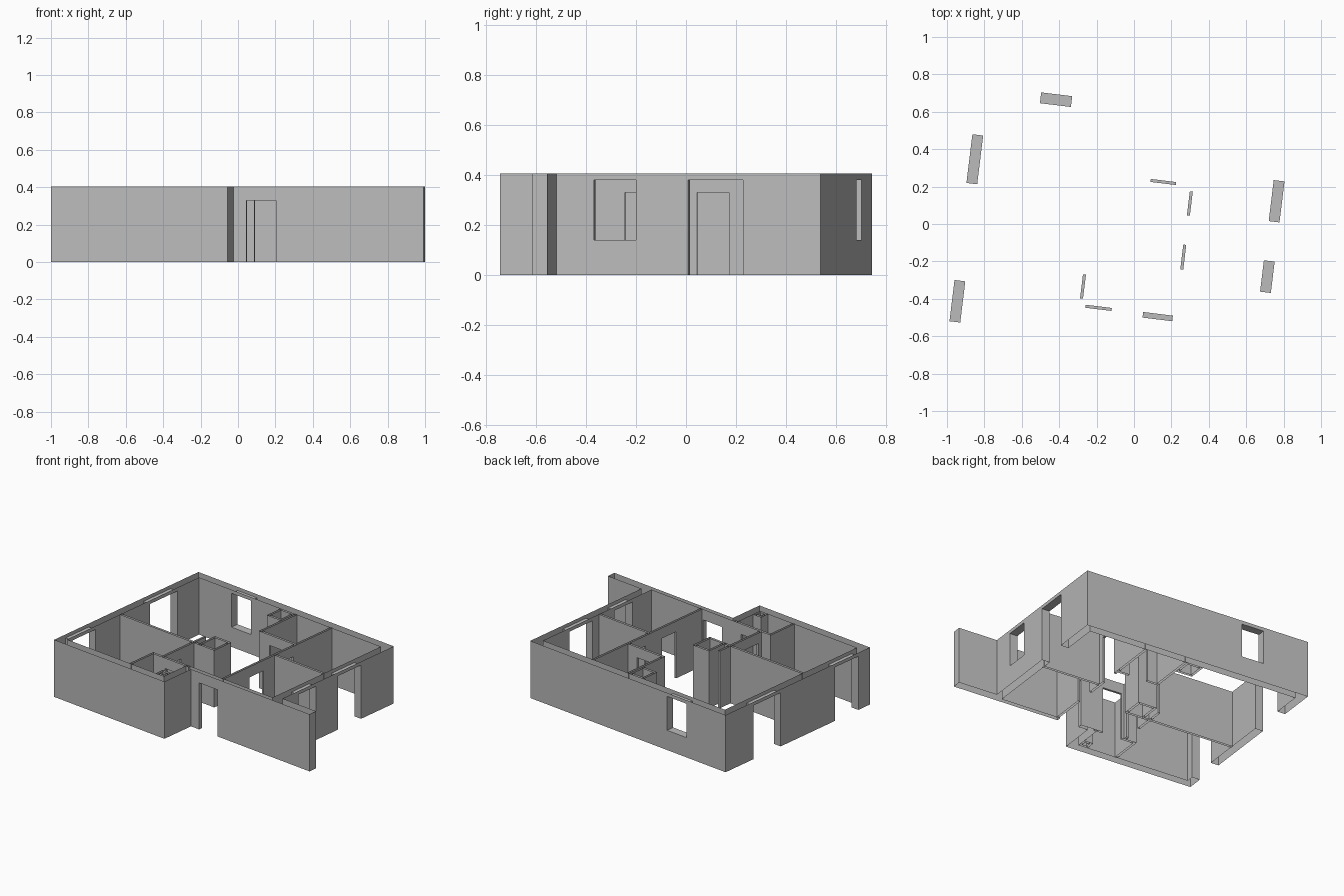
import bpy, bmesh, math
from mathutils import Matrix

if "Cube" in bpy.data.objects:
    bpy.data.objects.remove(bpy.data.objects["Cube"], do_unlink=True)

H = 0.405          # wall height
DOOR, SILL, HEAD = 0.33, 0.14, 0.38
T = 0.016          # partition thickness
TURN = Matrix.Rotation(-0.122, 4, 'Z')

mat = bpy.data.materials.new("plaster_grey")
mat.use_nodes = True
grey = (0.5, 0.5, 0.5, 1)
mat.diffuse_color = grey
mat.node_tree.nodes["Principled BSDF"].inputs["Base Color"].default_value = grey


def box(name, x0, x1, y0, y1, z0=0, z1=H):
    bm = bmesh.new()
    bmesh.ops.create_cube(bm, size=1)
    for v in bm.verts:
        v.co = (x1 if v.co.x > 0 else x0, y1 if v.co.y > 0 else y0, z1 if v.co.z > 0 else z0)
    me = bpy.data.meshes.new(name)
    bm.to_mesh(me)
    bm.free()
    ob = bpy.data.objects.new(name, me)
    bpy.context.collection.objects.link(ob)
    return ob


def along_x(y, x0, x1):
    return (x0, x1, y - T / 2, y + T / 2)


def along_y(x, y0, y1):
    return (x - T / 2, x + T / 2, y0, y1)


def shaft(x0, x1, y0, y1):
    return [(x0, x1, y0, y0 + T), (x0, x1, y1 - T, y1),
            (x0, x0 + T, y0, y1), (x1 - T, x1, y0, y1)]


def build(name, walls, openings):
    """Union the walls, cut the openings and leave the shells open above and below."""
    base = box(name, *walls[0])
    base.data.materials.append(mat)
    parts = [(box("wall_piece", *w), 'UNION') for w in walls[1:]]
    parts += [(box("opening_cutter", *o), 'DIFFERENCE') for o in openings]
    for ob, op in parts:
        ob.hide_render = True
        mod = base.modifiers.new("join_or_cut", 'BOOLEAN')
        mod.object, mod.operation, mod.solver = ob, op, 'EXACT'
    bpy.context.view_layer.update()
    dg = bpy.context.evaluated_depsgraph_get()
    me = bpy.data.meshes.new_from_object(base.evaluated_get(dg))
    base.modifiers.clear()
    base.data = me
    for ob, _ in parts:
        bpy.data.objects.remove(ob, do_unlink=True)
    bm = bmesh.new()
    bm.from_mesh(me)
    caps = [f for f in bm.faces if abs(f.normal.z) > 0.9
            and (f.calc_center_median().z < 0.01 or f.calc_center_median().z > H - 0.01)]
    bmesh.ops.delete(bm, geom=caps, context='FACES')
    for f in bm.faces:
        f.material_index = 0
    bm.transform(TURN)
    bm.to_mesh(me)
    bm.free()
    me.materials.clear()
    me.materials.append(mat)


# Outer shell: left, back, right, front room, entrance wall and wing
L, R, B, F, W = -0.916, 0.771, 0.638, -0.746, 0.058
E = -0.491
outer = [
    (L, L + W, F, B), (L, R, B - W, B), (R - W, R, E, B),
    (L, 0.036, F, F + W), (0.036 - W, 0.036, F, E + 0.03),
    (0, R, E, E + 0.03), (R - W, 1.06, E, E + 0.062),
]
outer_openings = [
    (L - 0.1, L + 0.1, 0.109, 0.371, -0.1, HEAD),
    (L - 0.1, L + 0.1, -0.636, -0.414, -0.1, HEAD),
    (R - 0.1, R + 0.1, 0.103, 0.324, -0.1, HEAD),
    (R - 0.1, R + 0.1, -0.277, -0.108, SILL, HEAD),
    (-0.578, -0.411, B - 0.1, B + 0.1, SILL, HEAD),
    (0.106, 0.266, E - 0.1, E + 0.1, -0.1, DOOR),
]
build("outer_walls", outer, outer_openings)

# Room partitions and their doors
IN = 0.004
rooms = [
    along_y(0.283, E + 0.03 - IN, B - W + IN),
    along_x(0.035, 0.28, R - W + IN),
    along_x(0.242, -0.03, 0.285),
    along_y(-0.022, 0.235, B - W + IN),
    along_x(-0.17, L + W - IN, -0.18),
    along_y(-0.23, -0.47, -0.06),
    along_x(-0.468, -0.31, 0.0),
    along_y(-0.31, F + W - IN, -0.46),
]
doors = [
    (0.2, 0.36, 0.081, 0.21, -0.1, DOOR),
    (0.2, 0.36, -0.211, -0.077, -0.1, DOOR),
    (0.06, 0.197, 0.2, 0.28, -0.1, DOOR),
    (-0.28, -0.2, -0.43, -0.3, -0.1, DOOR),
    (-0.204, -0.063, -0.5, -0.43, -0.1, DOOR),
]
build("room_partitions", rooms, doors)

# Service shafts
build("centre_shaft", shaft(-0.185, -0.045, -0.178, -0.015), [])
build("back_shaft", shaft(-0.152, -0.03, 0.447, B - W), [])
build("front_shaft", shaft(-0.09, -0.022, F + W, -0.62), [])
